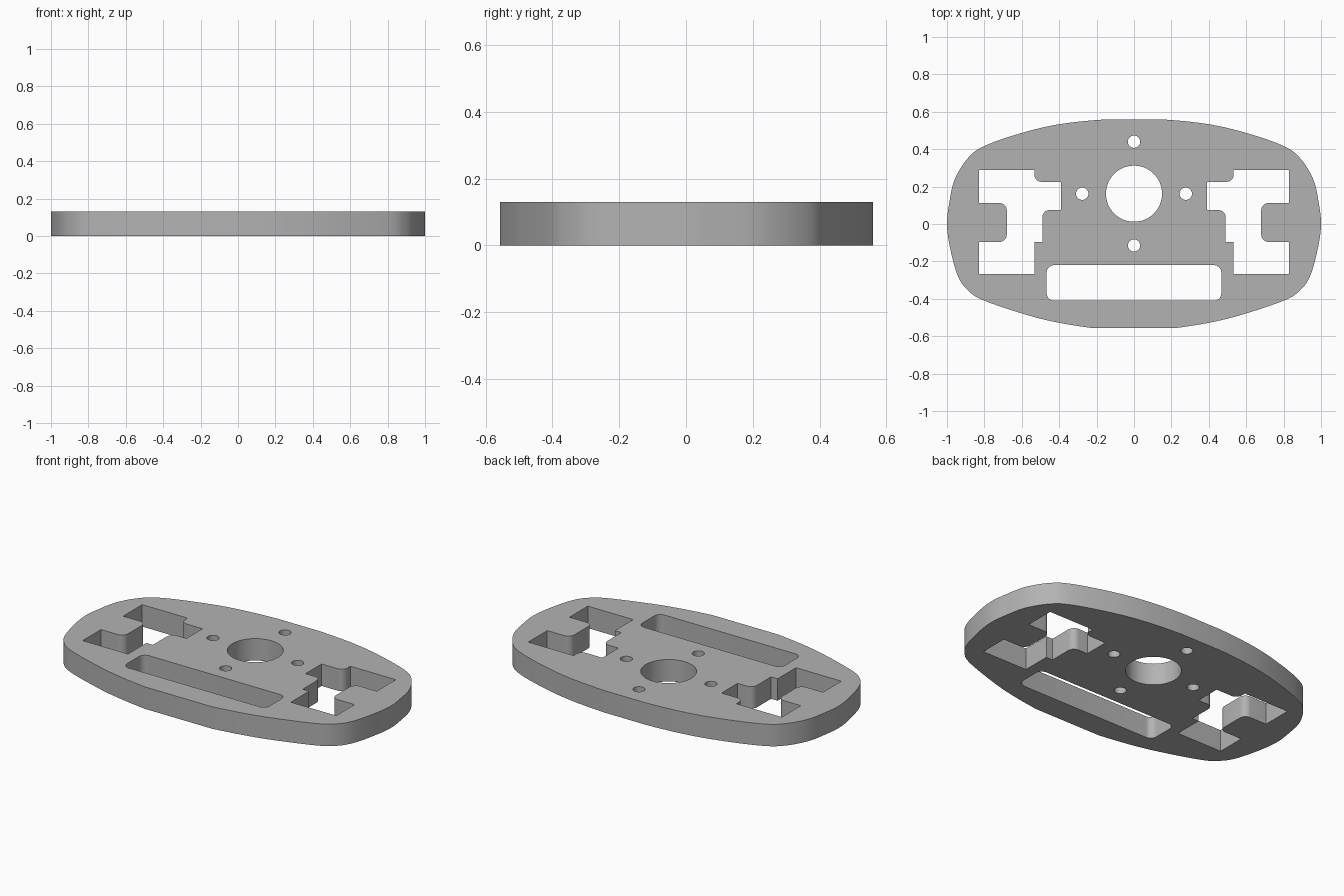
import bpy, bmesh, math
from mathutils import Vector

THICK = 0.13

cube = bpy.data.objects.get("Cube")
if cube:
    bpy.data.objects.remove(cube, do_unlink=True)

grey = bpy.data.materials.new("plain grey")
grey.use_nodes = True
grey.diffuse_color = (0.45, 0.45, 0.45, 1)
grey.node_tree.nodes["Principled BSDF"].inputs["Base Color"].default_value = grey.diffuse_color


def circle(cx, cy, r, n):
    return [(cx + r * math.cos(2 * math.pi * i / n),
             cy + r * math.sin(2 * math.pi * i / n)) for i in range(n)]


def rounded(corners, steps=8):
    """Polygon whose (x, y, radius) corners are rounded by tangent arcs."""
    out = []
    for i, (x, y, r) in enumerate(corners):
        p = Vector((x, y))
        if not r:
            out.append((x, y))
            continue
        a = (Vector(corners[i - 1][:2]) - p).normalized() * r
        b = (Vector(corners[(i + 1) % len(corners)][:2]) - p).normalized() * r
        for k in range(steps + 1):
            t = k / steps * math.pi / 2
            out.append(tuple(p + a * (1 - math.sin(t)) + b * (1 - math.cos(t))))
    return out


def smooth_path(pts, steps=6):
    """Catmull-Rom curve through the points; the first and last are only guides."""
    pts = [Vector(p) for p in pts]
    out = []
    for a, b, c, d in zip(pts, pts[1:], pts[2:], pts[3:]):
        for k in range(steps):
            t = k / steps
            out.append(tuple(0.5 * (2 * b + (c - a) * t + (2 * a - 5 * b + 4 * c - d) * t**2
                                    + (3 * b - a - 3 * c + d) * t**3)))
    return out + [tuple(pts[-2])]


def mirrored(loop):
    return [(-x, y) for x, y in loop]


# Outer rim: right half from the flat bottom edge up to the top, then mirrored
half = smooth_path([(0.16, -0.565), (0.22, -0.557), (0.39, -0.53), (0.56, -0.49), (0.8, -0.41),
                    (0.89, -0.353), (0.945, -0.27), (0.985, -0.12), (1.0, 0.0), (0.988, 0.11),
                    (0.96, 0.235), (0.89, 0.35), (0.8, 0.417), (0.6, 0.487), (0.39, 0.535),
                    (0.13, 0.56), (-0.13, 0.56)])
rim = half + mirrored(half)[::-1]

# Stepped side pocket with a rounded tab and rounded inner shoulders
R = 0.04
pocket = rounded([(0.83, 0.29, 0), (0.83, 0.112, 0), (0.68, 0.112, R), (0.68, -0.096, R),
                  (0.83, -0.096, 0), (0.83, -0.267, 0), (0.533, -0.267, 0), (0.533, -0.096, 0),
                  (0.49, -0.096, 0), (0.49, 0.075, R), (0.39, 0.075, 0), (0.39, 0.225, 0),
                  (0.533, 0.225, R), (0.533, 0.29, 0)])

# Long slot, centre bore and four bolt holes
slot = rounded([(0.467, -0.22, R), (0.467, -0.41, R), (-0.467, -0.41, R), (-0.467, -0.22, R)])
bore = circle(0, 0.162, 0.15, 64)
bolts = [circle(x, y, 0.033, 32)
         for x, y in ((0.277, 0.162), (-0.277, 0.162), (0, 0.44), (0, -0.115))]

# Fill the profile between all loops and extrude it into a plate
bm = bmesh.new()
for loop in [rim, pocket, mirrored(pocket), slot, bore] + bolts:
    verts = [bm.verts.new((x, y, 0)) for x, y in loop]
    for i, v in enumerate(verts):
        bm.edges.new((verts[i - 1], v))
bmesh.ops.triangle_fill(bm, use_beauty=True, edges=bm.edges[:], normal=(0, 0, 1))
top = bmesh.ops.extrude_face_region(bm, geom=bm.faces[:], use_keep_orig=True)["geom"]
bmesh.ops.translate(bm, vec=(0, 0, THICK),
                    verts=[g for g in top if isinstance(g, bmesh.types.BMVert)])
bmesh.ops.recalc_face_normals(bm, faces=bm.faces[:])

mesh = bpy.data.meshes.new("mounting_plate")
bm.to_mesh(mesh)
bm.free()
mesh.materials.append(grey)
plate = bpy.data.objects.new("mounting_plate", mesh)
bpy.context.collection.objects.link(plate)

bpy.ops.object.select_all(action='DESELECT')
plate.select_set(True)
bpy.context.view_layer.objects.active = plate
bpy.ops.object.shade_smooth_by_angle(angle=math.radians(30))
